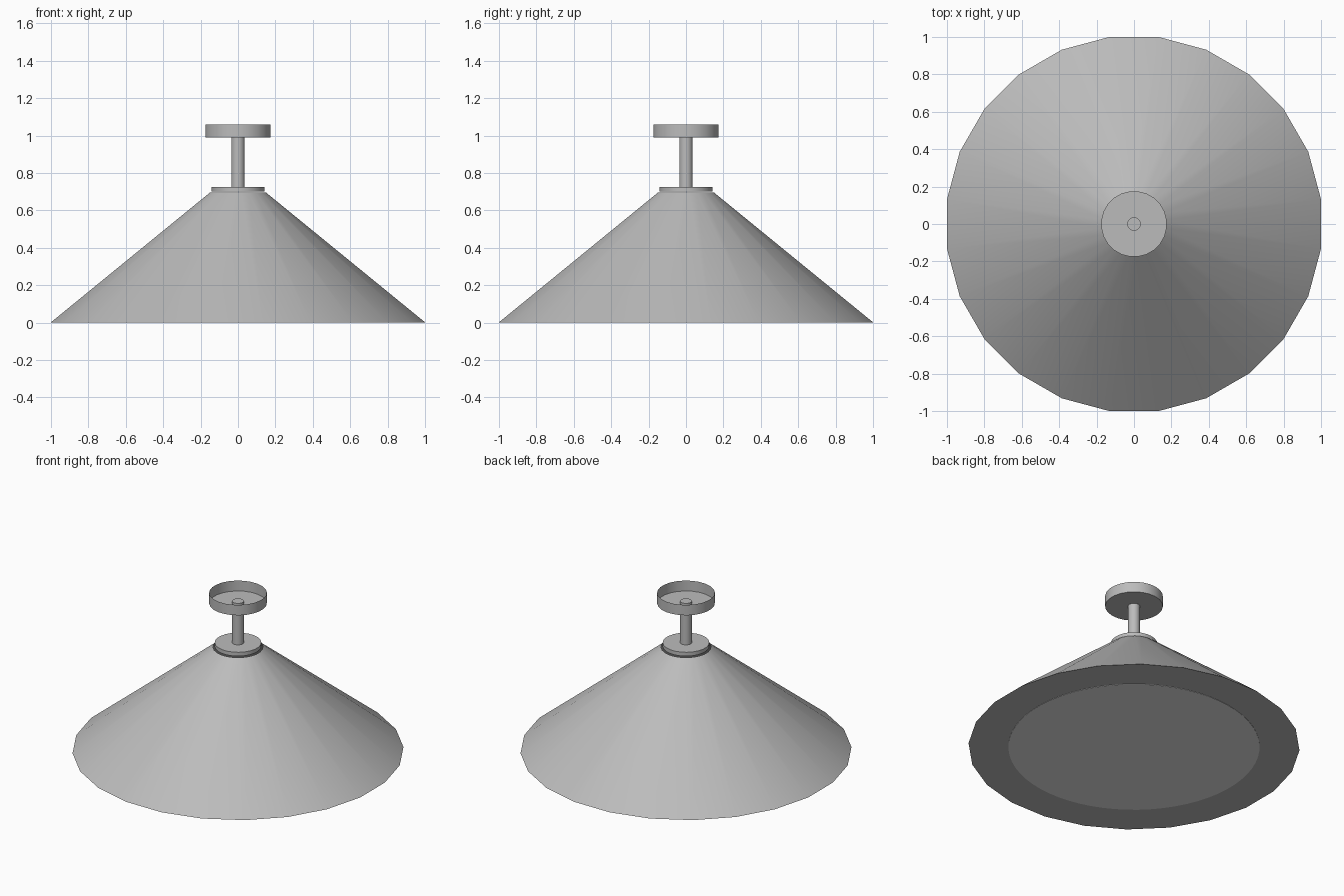
import bpy, bmesh, math

if "Cube" in bpy.data.objects:
    bpy.data.objects.remove(bpy.data.objects["Cube"])


def material(name, rgb):
    m = bpy.data.materials.new(name)
    m.diffuse_color = (*rgb, 1)
    m.use_nodes = True
    m.node_tree.nodes["Principled BSDF"].inputs["Base Color"].default_value = m.diffuse_color
    return m


GREY = material("grey metal", (0.5, 0.5, 0.5))
WHITE = material("white diffuser", (0.8, 0.8, 0.8))


def lathe(name, profile, sides, mat):
    """Spin (radius, z) points about z; a radius of 0 closes the shape."""
    bm = bmesh.new()
    rings = []
    for r, z in profile:
        if r == 0:
            rings.append([bm.verts.new((0, 0, z))] * sides)
        else:
            angles = [2 * math.pi * (i + 0.5) / sides for i in range(sides)]
            rings.append([bm.verts.new((r * math.cos(a), r * math.sin(a), z)) for a in angles])
    for low, high in zip(rings, rings[1:]):
        for i in range(sides):
            j = (i + 1) % sides
            corners = list(dict.fromkeys((low[i], low[j], high[j], high[i])))
            bm.faces.new(corners)
    mesh = bpy.data.meshes.new(name)
    bm.to_mesh(mesh)
    bm.free()
    mesh.materials.append(mat)
    obj = bpy.data.objects.new(name, mesh)
    bpy.context.collection.objects.link(obj)
    bpy.ops.object.select_all(action='DESELECT')
    obj.select_set(True)
    bpy.context.view_layer.objects.active = obj
    bpy.ops.object.shade_smooth_by_angle(angle=math.radians(30))
    return obj


# Conical shade: flat underside rim, sloped wall, open top
lathe("shade", [(0.75, 0.002), (0.765, 0.002), (1.0086, 0.002), (0.152, 0.695)], 24, GREY)
# Round light diffuser flush with the underside
lathe("diffuser", [(0, 0), (0.765, 0), (0.765, 0.004), (0, 0.004)], 64, WHITE)
# Collar closing the top of the shade
lathe("collar", [(0, 0.70), (0.142, 0.70), (0.142, 0.726), (0, 0.726)], 24, GREY)
# Hanging rod, poking slightly into the ceiling cup
lathe("rod", [(0, 0.72), (0.036, 0.72), (0.036, 1.005), (0, 1.005)], 24, GREY)
# Ceiling cup, open at the top
lathe("ceiling_cup", [(0, 0.99), (0.176, 0.99), (0.176, 1.06)], 24, GREY)
